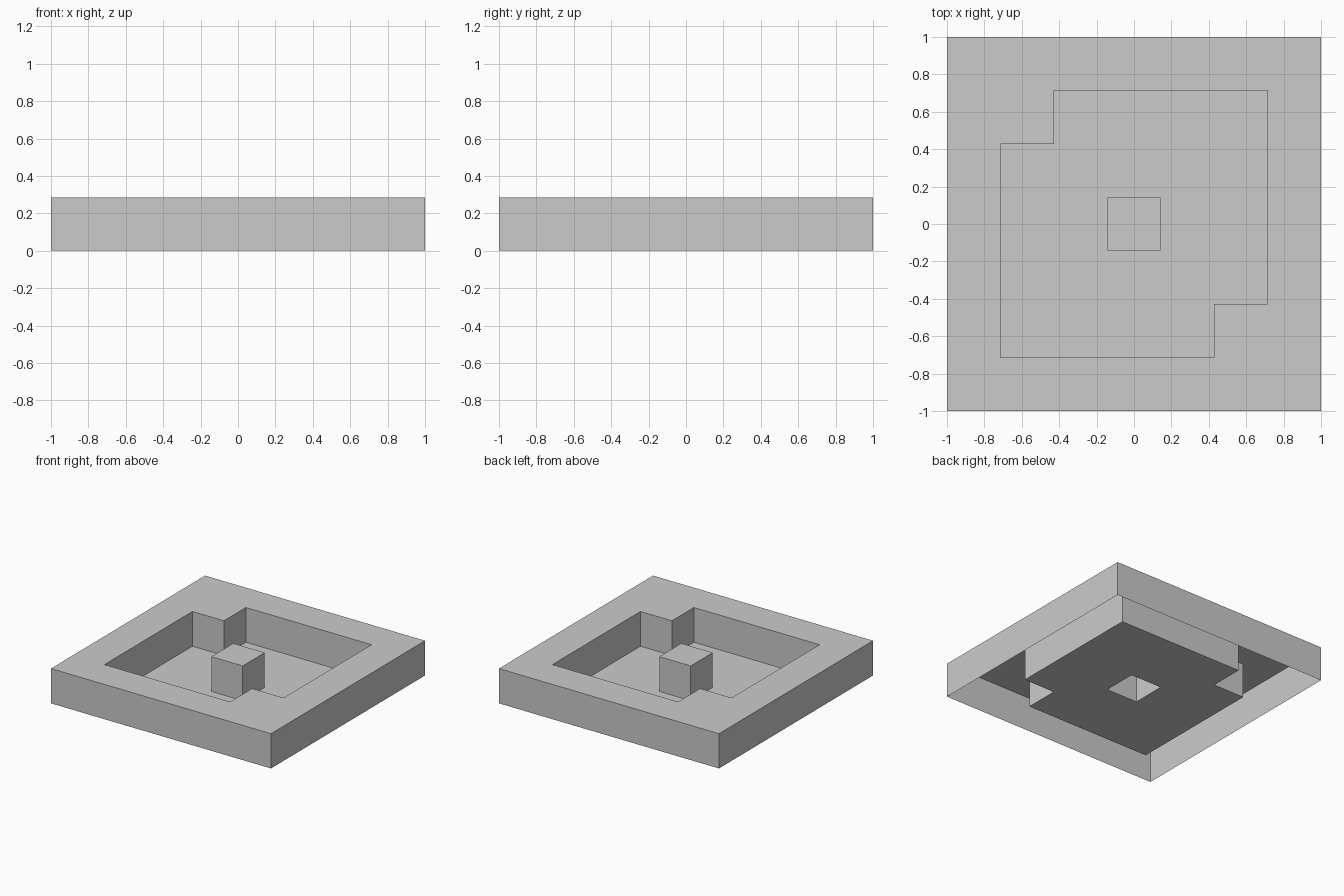
import bpy
import bmesh

if "Cube" in bpy.data.objects:
    bpy.data.objects.remove(bpy.data.objects["Cube"])

N = 7               # plan is a 7 x 7 grid of square cells
CELL = 2 / N        # cell width, also the wall height

# Flat sheet of cells on the ground
bm = bmesh.new()
bmesh.ops.create_grid(bm, x_segments=N, y_segments=N, size=1.0)


def is_raised(face):
    c = face.calc_center_median()
    i, j = round(c.x / CELL), round(c.y / CELL)
    rim = max(abs(i), abs(j)) == 3
    corner_notch = (i, j) in {(-2, 2), (2, -2)}
    centre_block = (i, j) == (0, 0)
    return rim or corner_notch or centre_block


# Raise the rim, two corner notches and centre block
raised = [f for f in bm.faces if is_raised(f)]
result = bmesh.ops.extrude_face_region(bm, geom=raised, use_keep_orig=True)
top_verts = [g for g in result["geom"] if isinstance(g, bmesh.types.BMVert)]
bmesh.ops.translate(bm, verts=top_verts, vec=(0, 0, CELL))

# Leave the raised parts open underneath
bmesh.ops.delete(bm, geom=[f for f in raised if f.is_valid], context="FACES")

# Merge coplanar cells into clean flat faces
bmesh.ops.dissolve_limit(bm, angle_limit=0.01, verts=bm.verts[:], edges=bm.edges[:])

# Consistent facing, with the tops pointing up
bmesh.ops.recalc_face_normals(bm, faces=bm.faces[:])
if sum(f.normal.z * f.calc_area() for f in bm.faces) < 0:
    bmesh.ops.reverse_faces(bm, faces=bm.faces[:])

mesh = bpy.data.meshes.new("recessed_tray")
bm.to_mesh(mesh)
bm.free()
tray = bpy.data.objects.new("recessed_tray", mesh)
bpy.context.collection.objects.link(tray)
